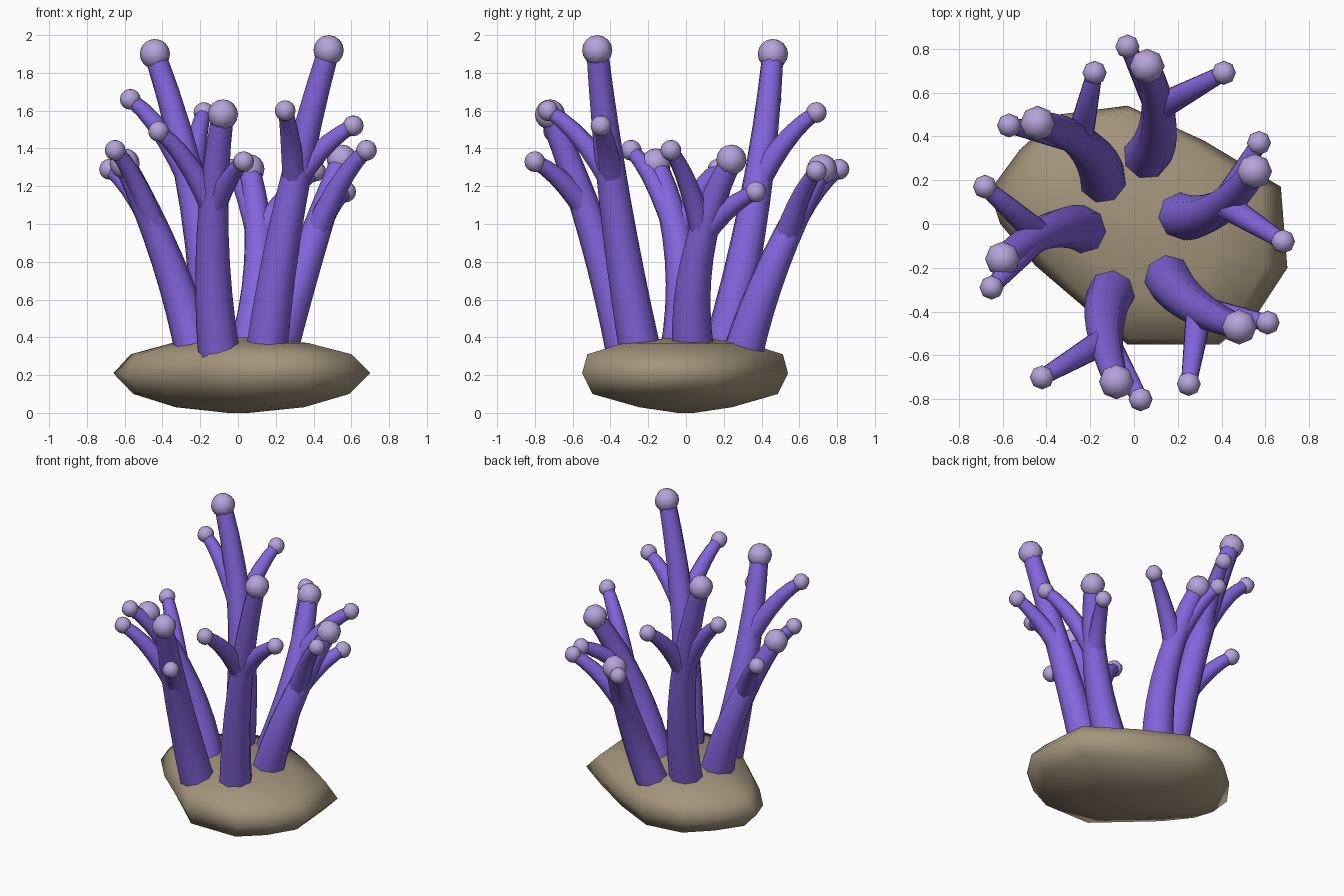
import bpy, bmesh, math
from mathutils import Vector

if "Cube" in bpy.data.objects:
    bpy.data.objects.remove(bpy.data.objects["Cube"])


def material(name, rgb):
    m = bpy.data.materials.new(name)
    m.diffuse_color = (*rgb, 1)
    m.use_nodes = True
    m.node_tree.nodes["Principled BSDF"].inputs["Base Color"].default_value = m.diffuse_color
    return m


PURPLE = material("purple", (0.23, 0.13, 0.72))
LILAC = material("pale lilac", (0.46, 0.37, 0.70))
STONE = material("brown stone", (0.37, 0.30, 0.20))


def finish(bm, name, mat, angle=180):
    bmesh.ops.recalc_face_normals(bm, faces=bm.faces)
    me = bpy.data.meshes.new(name)
    bm.to_mesh(me)
    bm.free()
    ob = bpy.data.objects.new(name, me)
    bpy.context.collection.objects.link(ob)
    me.materials.append(mat)
    bpy.ops.object.select_all(action='DESELECT')
    ob.select_set(True)
    bpy.context.view_layer.objects.active = ob
    bpy.ops.object.shade_smooth_by_angle(angle=math.radians(angle))
    return ob


def loft(bm, rings):
    """Join rings of points with quads and cap both ends."""
    vs = [[bm.verts.new(p) for p in r] for r in rings]
    n = len(vs[0])
    for a, b in zip(vs, vs[1:]):
        for i in range(n):
            j = (i + 1) % n
            bm.faces.new((a[i], a[j], b[j], b[i]))
    bm.faces.new(vs[0][::-1])
    bm.faces.new(vs[-1])


def tube(name, p0, p1, p2, tm, r0, r1, steps):
    """Eight-sided tapered tube on a smooth path through three points."""
    p0, p1, p2 = Vector(p0), Vector(p1), Vector(p2)

    def at(t):
        return (p0 * ((t - tm) * (t - 1) / tm)
                + p1 * (t * (t - 1) / (tm * (tm - 1)))
                + p2 * (t * (t - tm) / (1 - tm)))
    side = None
    rings = []
    for k in range(steps + 1):
        t = k / steps
        d = (at(t + 0.01) - at(t - 0.01)).normalized()
        if side is None:
            side = Vector((-d.y, d.x, 0)).normalized()
        side = (side - d * side.dot(d)).normalized()
        up = d.cross(side)
        r = r0 + (r1 - r0) * t
        c = at(t)
        rings.append([c + (side * math.cos(a) + up * math.sin(a)) * r
                      for a in (math.tau * (i + 0.5) / 8 for i in range(8))])
    bm = bmesh.new()
    loft(bm, rings)
    finish(bm, name, PURPLE, 60)


def ball(name, centre, radius):
    bm = bmesh.new()
    bmesh.ops.create_uvsphere(bm, u_segments=8, v_segments=8, radius=radius)
    bmesh.ops.translate(bm, verts=bm.verts, vec=centre)
    finish(bm, name, LILAC)


# Rock: irregular outline scaled into stacked rings
outline = [(0.70, -0.20), (0.67, 0.17), (0.32, 0.38), (-0.03, 0.54),
           (-0.34, 0.50), (-0.52, 0.34), (-0.66, 0.15), (-0.61, 0.0),
           (-0.45, -0.19), (-0.24, -0.37), (-0.03, -0.55), (0.39, -0.55),
           (0.57, -0.40)]
layers = [(0.0, 0.08, 0.08), (0.03, 0.50, 0.45), (0.10, 0.84, 0.90),
          (0.21, 1, 1), (0.31, 0.86, 0.95), (0.37, 0.53, 0.6),
          (0.40, 0.1, 0.1)]
bm = bmesh.new()
loft(bm, [[(x * sx, y * sy, z) for x, y in outline] for z, sx, sy in layers])
finish(bm, "rock", STONE)

# Stalks: base, fork, main tip, two branch tips
stalks = [
    ((0.05, 0.30), (0.11, 0.53, 0.93), (0.06, 0.72, 1.29),
     (-0.03, 0.81, 1.29), (0.41, 0.69, 1.28)),
    ((-0.14, 0.19), (-0.25, 0.38, 1.22), (-0.44, 0.46, 1.90),
     (-0.18, 0.69, 1.59), (-0.57, 0.45, 1.66)),
    ((-0.22, -0.03), (-0.43, -0.05, 0.95), (-0.60, -0.16, 1.32),
     (-0.68, 0.17, 1.29), (-0.65, -0.29, 1.39)),
    ((-0.10, -0.31), (-0.13, -0.53, 1.08), (-0.08, -0.72, 1.58),
     (-0.42, -0.70, 1.49), (0.03, -0.80, 1.33)),
    ((0.15, -0.24), (0.30, -0.39, 1.22), (0.48, -0.47, 1.92),
     (0.25, -0.73, 1.60), (0.61, -0.45, 1.52)),
    ((0.20, 0.04), (0.41, 0.09, 0.95), (0.55, 0.24, 1.34),
     (0.57, 0.37, 1.17), (0.68, -0.08, 1.39)),
]
for n, (base, fork, tip, *twigs) in enumerate(stalks, 1):
    foot = (*base, 0.31)
    tm = (fork[2] - 0.31) / (tip[2] - 0.31)
    tube(f"stalk_{n}", foot, fork, tip, tm, 0.112, 0.058, 8)
    ball(f"stalk_tip_{n}", tip, 0.08)
    # Branches leave the fork steeply, then bend outward
    for k, end in enumerate(twigs, 1):
        a, b = Vector(fork), Vector(end)
        mid = a.lerp(b, 0.5)
        mid.z = a.z + (b.z - a.z) * 0.62
        tube(f"branch_{n}_{k}", a, mid, b, 0.5, 0.066, 0.038, 5)
        ball(f"branch_tip_{n}_{k}", end, 0.055)
